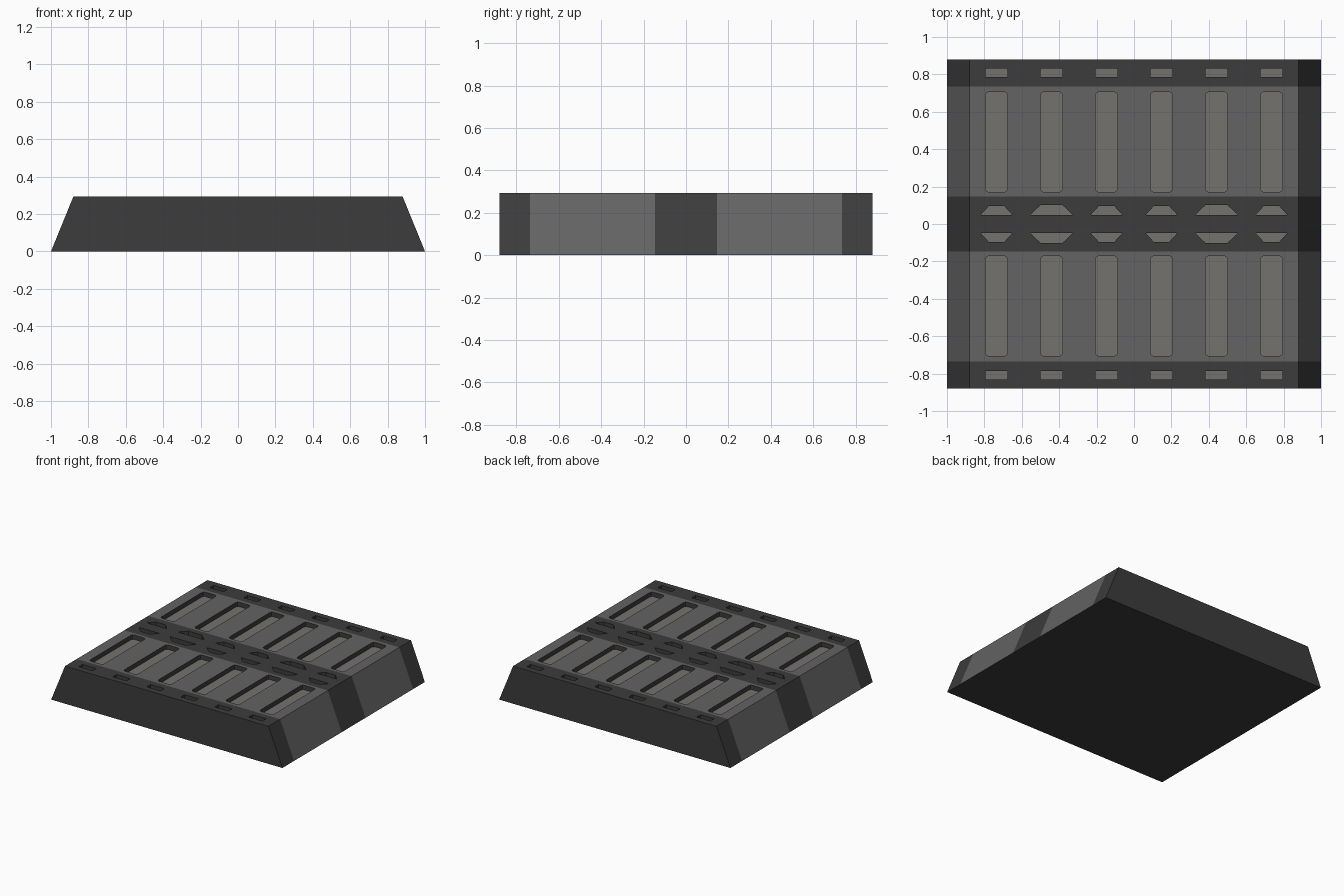
import bpy, bmesh
from mathutils import Vector

if "Cube" in bpy.data.objects:
    bpy.data.objects.remove(bpy.data.objects["Cube"])

H, DEPTH, HALF_Y = 0.294, 0.035, 0.88
SEAMS = (0.147, 0.735)


def material(name, rgb):
    m = bpy.data.materials.new(name)
    m.diffuse_color = (*rgb, 1)
    m.use_nodes = True
    m.node_tree.nodes["Principled BSDF"].inputs["Base Color"].default_value = m.diffuse_color
    return m


def add_prism(bm, pts, offset):
    """Extrude a closed outline of 3D points into a solid."""
    f = bm.faces.new([bm.verts.new(p) for p in pts])
    ext = bmesh.ops.extrude_face_region(bm, geom=[f])["geom"]
    bmesh.ops.translate(bm, vec=Vector(offset),
                        verts=[v for v in ext if isinstance(v, bmesh.types.BMVert)])


def make_object(name, bm):
    bmesh.ops.recalc_face_normals(bm, faces=bm.faces[:])
    me = bpy.data.meshes.new(name)
    bm.to_mesh(me)
    bm.free()
    ob = bpy.data.objects.new(name, me)
    bpy.context.collection.objects.link(ob)
    return ob


def slot_outline(w, y0, y1, c):
    """Half-width w, y range, small corner cut c (two-segment round)."""
    k = c * 0.3
    q = [(w, y1 - c), (w - k, y1 - k), (w - c, y1)] if c else [(w, y1)]
    mid = y0 + y1
    top = q + [(-x, y) for x, y in reversed(q)]
    return top + [(-x, mid - y) for x, y in top]


# Sloped-end block, divided into bands across its depth
bm = bmesh.new()
add_prism(bm, [(x, -HALF_Y, z) for x, z in ((-1, 0), (1, 0), (0.88, H), (-0.88, H))],
          (0, 2 * HALF_Y, 0))
for y in SEAMS:
    for s in (-1, 1):
        bmesh.ops.bisect_plane(bm, geom=bm.verts[:] + bm.edges[:] + bm.faces[:],
                               plane_co=(0, s * y, 0), plane_no=(0, 1, 0))
block = make_object("banded_block", bm)

# Pocket cutters: six columns mirrored front to back
bm = bmesh.new()
for i in range(6):
    cx = -0.735 + 0.294 * i
    big = i in (1, 4)
    wide, narrow, far = (0.115, 0.058, 0.102) if big else (0.086, 0.042, 0.095)
    outlines = [
        slot_outline(0.059, 0.171, 0.706, 0.018),
        slot_outline(0.059, 0.786, 0.832, 0),
        [(-wide, 0.047), (wide, 0.047), (narrow, far), (-narrow, far)],
    ]
    for s in (-1, 1):
        for o in outlines:
            add_prism(bm, [(cx + x, s * y, H - DEPTH) for x, y in o], (0, 0, 0.1))
cutter = make_object("pocket_cutter", bm)

# Cut the pockets and keep the result as plain mesh
mod = block.modifiers.new("pockets", "BOOLEAN")
mod.object, mod.operation, mod.solver = cutter, "DIFFERENCE", "EXACT"
deps = bpy.context.evaluated_depsgraph_get()
block.modifiers[0].show_viewport = True
block.data = bpy.data.meshes.new_from_object(block.evaluated_get(deps))
block.modifiers.clear()
bpy.data.objects.remove(cutter)

# Dark frame bands, mid-grey bands, lighter pocket floors
block.data.materials.clear()
for m in (material("dark_grey", (0.045, 0.045, 0.045)),
          material("mid_grey", (0.125, 0.125, 0.125)),
          material("light_floor", (0.175, 0.168, 0.155))):
    block.data.materials.append(m)
for p in block.data.polygons:
    c, n = p.center, p.normal
    p.use_smooth = False
    p.material_index = 0
    if n.z > 0.9 and c.z < H - 0.01:
        p.material_index = 2
    elif SEAMS[0] < abs(c.y) < SEAMS[1] and n.z > 0.1:
        p.material_index = 1
